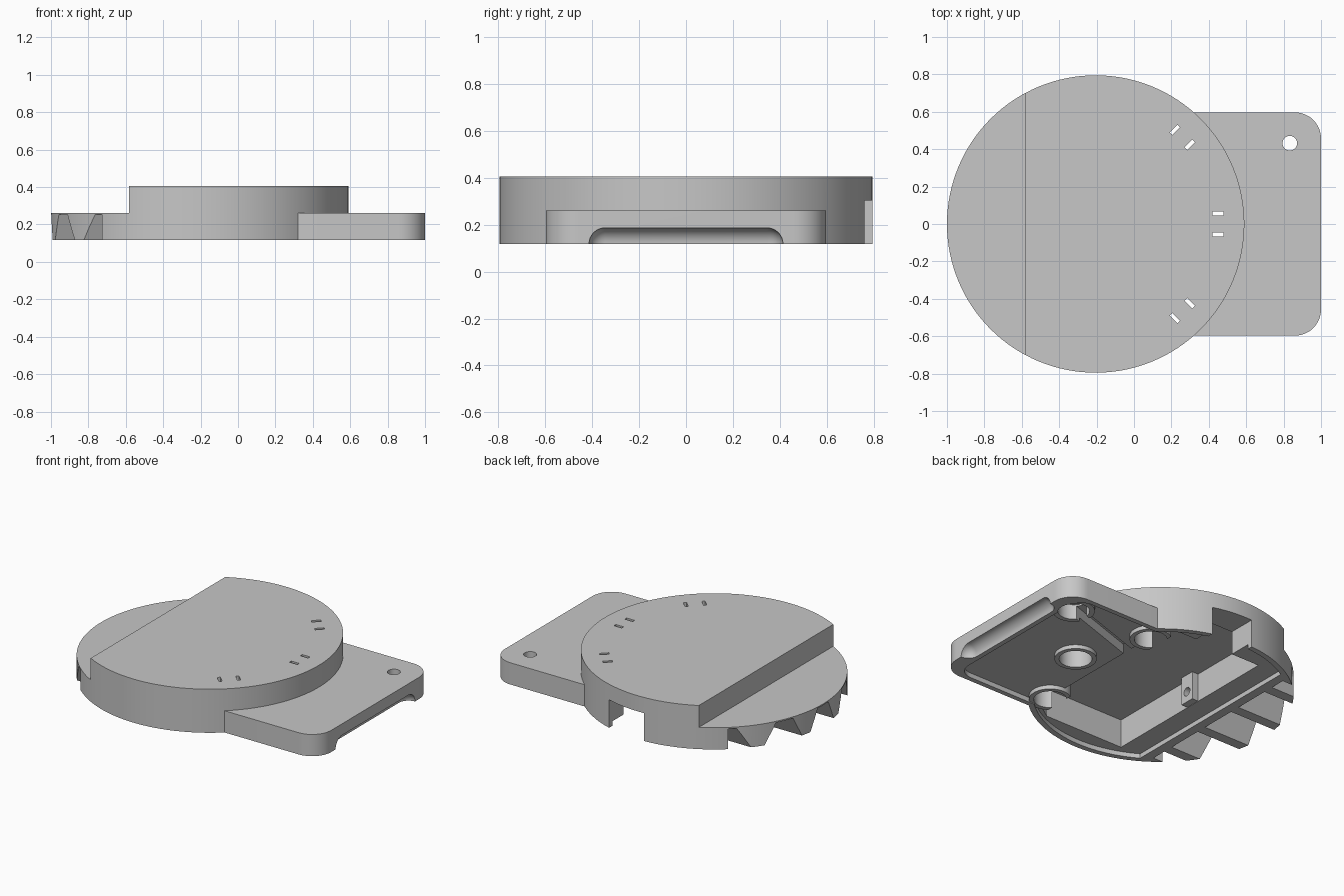
import bpy, bmesh, math
from mathutils import Vector

if "Cube" in bpy.data.objects:
    bpy.data.objects.remove(bpy.data.objects["Cube"])

grey = bpy.data.materials.new("plain grey")
grey.diffuse_color = (0.57, 0.57, 0.57, 1)
grey.use_nodes = True
grey.node_tree.nodes["Principled BSDF"].inputs["Base Color"].default_value = grey.diffuse_color

CX, R = -0.205, 0.795            # disc centre and radius
Z0, Z1, Z2 = 0.118, 0.261, 0.405  # underside, low top, high top


def prism(name, outline, z0, z1):
    """Extrude an outline (x, y) from z0 to z1."""
    bm = bmesh.new()
    face = bm.faces.new([bm.verts.new((x, y, z0)) for x, y in outline])
    top = bmesh.ops.extrude_face_region(bm, geom=[face])["geom"]
    bmesh.ops.translate(bm, vec=(0, 0, z1 - z0),
                        verts=[v for v in top if isinstance(v, bmesh.types.BMVert)])
    bmesh.ops.recalc_face_normals(bm, faces=bm.faces)
    mesh = bpy.data.meshes.new(name)
    bm.to_mesh(mesh)
    bm.free()
    mesh.materials.append(grey)
    ob = bpy.data.objects.new(name, mesh)
    bpy.context.collection.objects.link(ob)
    return ob


def arc(x, y, r, a0, a1, n):
    return [(x + r * math.cos(math.radians(a0 + (a1 - a0) * i / n)),
             y + r * math.sin(math.radians(a0 + (a1 - a0) * i / n))) for i in range(n + 1)]


def cyl(name, x, y, r, z0, z1, n=40):
    return prism(name, arc(x, y, r, 0, 360, n)[:-1], z0, z1)


def box(name, x0, x1, y0, y1, z0, z1):
    return prism(name, [(x0, y0), (x1, y0), (x1, y1), (x0, y1)], z0, z1)


def bar(name, a, b, width, z0, z1):
    """Box running between two plan points."""
    a, b = Vector(a), Vector(b)
    d = (b - a).normalized() * width / 2
    n = Vector((-d.y, d.x))
    return prism(name, [a + n, a - n, b - n, b + n], z0, z1)


def boolean(body, other, op='DIFFERENCE'):
    m = body.modifiers.new("bool", 'BOOLEAN')
    m.operation, m.solver, m.object = op, 'EXACT', other
    bpy.context.view_layer.objects.active = body
    bpy.ops.object.modifier_apply(modifier=m.name)
    bpy.data.objects.remove(other)


def rounded_end(x0, x1, w, r):
    return ([(x0, -w)] + arc(x1 - r, -w + r, r, -90, 0, 12)
            + arc(x1 - r, w - r, r, 0, 90, 12) + [(x0, w)])


# Disc with a lowered segment, joined to the flat rounded tab
body = cyl("housing", CX, 0, R, Z0, Z2, 128)
boolean(body, prism("tab", rounded_end(-0.15, 1.0, 0.597, 0.14), Z0, Z1), 'UNION')
boolean(body, box("step", -1.2, -0.583, -1, 1, Z1, 0.6))

# Shallow recess on the underside
half = math.degrees(math.acos(0.39 / 0.76))
boolean(body, prism("disc_recess", arc(CX, 0, 0.76, -180 + half, 180 - half, 96), 0.05, 0.148))
boolean(body, prism("tab_recess", rounded_end(0.0, 0.9, 0.565, 0.1), 0.05, 0.149))

# Deep main compartment, with one corner cut back inside the round wall
boolean(body, prism("compartment", [(-0.457, -0.665), (0.12, -0.665), (0.25, -0.58),
                                    (0.25, 0.61), (-0.457, 0.61)], 0.04, 0.335))

# Bosses around the wells, placed on an arc, and one around the tab hole
wells = [(CX + 0.66 * math.cos(a), 0.66 * math.sin(a)) for a in (-math.pi / 4, 0, math.pi / 4)]
for x, y in wells:
    boolean(body, cyl("boss", x, y, 0.126, 0.123, 0.36 if y else 0.25), 'UNION')
boolean(body, cyl("tab_boss", 0.83, 0.43, 0.126, 0.123, 0.2), 'UNION')
boolean(body, box("boss_trim", -0.2, 0.19, -0.6, 0.605, 0.03, 0.334))
boolean(body, box("wall_boss", -0.48, -0.412, -0.05, 0.05, 0.15, 0.35), 'UNION')

# Wells and the pairs of slots above them
for x, y in wells:
    boolean(body, cyl("well", x, y, 0.098, 0.04, 0.33))
    d = Vector((x - CX, y)).normalized()
    n = Vector((-d.y, d.x))
    for s in (-1, 1):
        c = Vector((x, y)) + n * s * 0.056 - d * 0.005
        boolean(body, bar("slot", c - d * 0.029, c + d * 0.029, 0.02, 0.3, 0.6))

# Tab hole, its well and the wire channel
boolean(body, cyl("tab_well", 0.83, 0.43, 0.095, 0.03, 0.222))
boolean(body, cyl("tab_hole", 0.833, 0.432, 0.039, 0.2, 0.5))
boolean(body, bar("channel", (0.83, 0.43), (0.2, 0.22), 0.07, 0.02, 0.212))

# Opening through the back wall
boolean(body, box("back_opening", -0.25, 0.028, 0.55, 1.0, 0.03, 0.302))

# Small hole in the wall boss
hole = cyl("wall_hole", 0, 0, 0.028, -0.45, -0.3, 24)
hole.rotation_euler = (0, math.pi / 2, 0)
hole.location = (0, 0, 0.22)
bpy.context.view_layer.update()
boolean(body, hole)

# Tapered gaps that leave four teeth along the low edge
edges = [-0.6] + [c + s * 0.1 for c in (-0.465, -0.155, 0.155, 0.465) for s in (-1, 1)] + [0.6]
for i in range(0, len(edges), 2):
    a, b = edges[i], edges[i + 1]
    la = a if i == 0 else a - 0.065
    lb = b if i == len(edges) - 2 else b + 0.065
    k = 0.05 / 0.135             # carry the slopes on below the underside
    ea, eb = a + (la - a) * (1 + k), b + (lb - b) * (1 + k)
    gap = prism("gap", [(a, 0.252), (ea, 0.07), (eb, 0.07), (b, 0.252)], 0, 0.5)
    for v in gap.data.vertices:
        y, z, x = v.co
        v.co = (-1.155 + x, y, z)
    boolean(body, gap)

# Finger groove under the tab end, a capsule lying along y
g, w = 0.068, 0.345
bm = bmesh.new()
bmesh.ops.create_uvsphere(bm, u_segments=32, v_segments=16, radius=g)
for v in bm.verts:
    x, y, z = v.co
    if abs(z) < 1e-5:
        z = 0
    v.co = (1.0 + x, z, Z0 + y)
mid = [e for e in bm.edges if all(abs(v.co.y) < 1e-4 for v in e.verts)]
bmesh.ops.split_edges(bm, edges=mid)
for f in bm.faces:
    s = math.copysign(w, f.calc_center_median().y)
    for v in f.verts:
        v.tag = s > 0
for v in bm.verts:
    v.co.y += w if v.tag else -w
rim = [e for e in bm.edges if e.is_boundary]
bmesh.ops.bridge_loops(bm, edges=rim)
bmesh.ops.recalc_face_normals(bm, faces=bm.faces)
mesh = bpy.data.meshes.new("groove")
bm.to_mesh(mesh)
bm.free()
mesh.materials.append(grey)
groove = bpy.data.objects.new("groove", mesh)
bpy.context.collection.objects.link(groove)
boolean(body, groove)

# Smooth curved walls, keep edges sharp
bpy.ops.object.select_all(action='DESELECT')
body.select_set(True)
bpy.context.view_layer.objects.active = body
bpy.ops.object.shade_smooth_by_angle(angle=math.radians(30))
